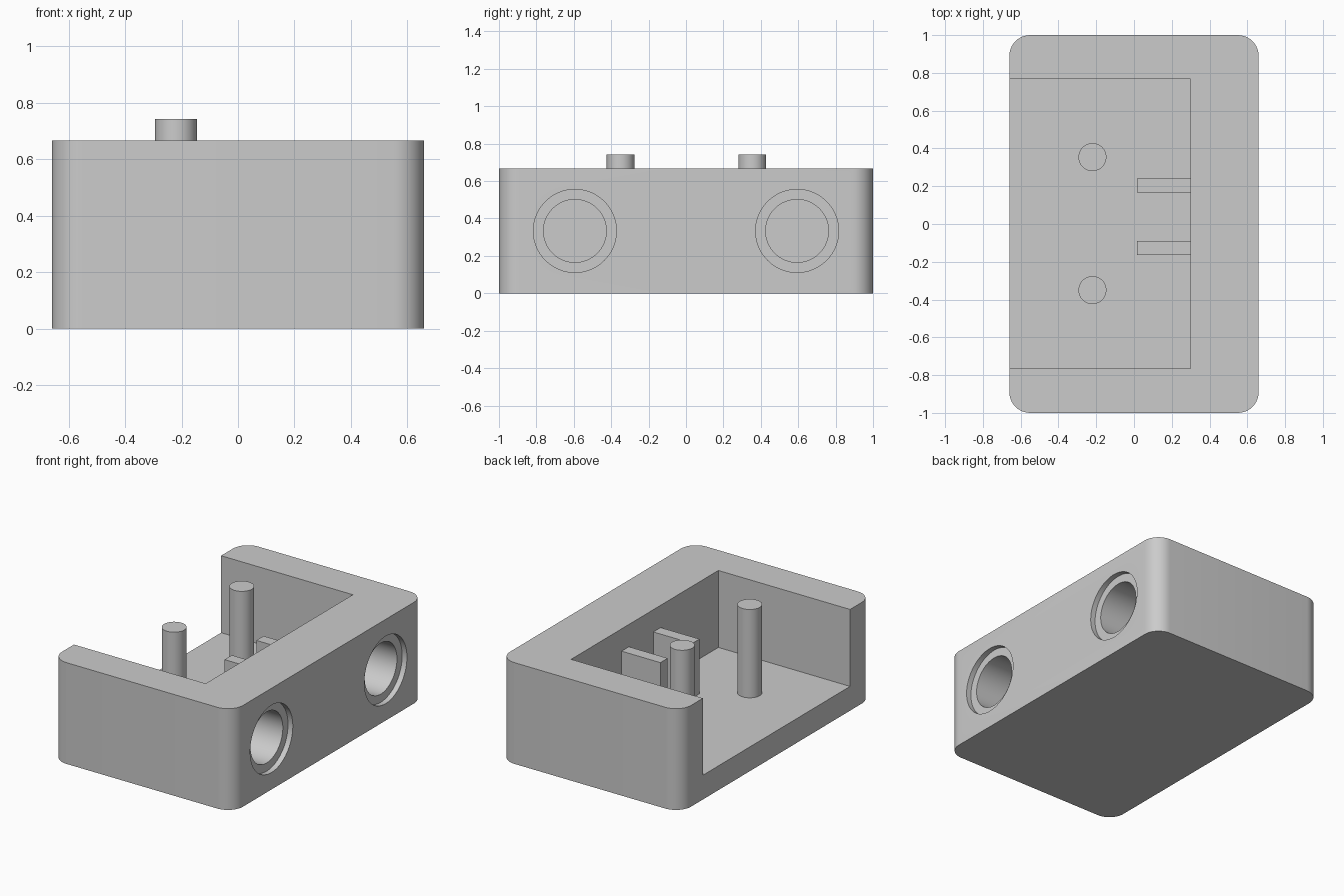
import bpy
import bmesh
from math import pi
from mathutils import Matrix, Vector

cube = bpy.data.objects.get("Cube")
if cube:
    bpy.data.objects.remove(cube, do_unlink=True)

WIDTH, LENGTH, HEIGHT = 1.32, 2.0, 0.667
FLOOR, WALL_X = 0.16, 0.30

grey = bpy.data.materials.new("light_grey")
grey.use_nodes = True
grey.diffuse_color = (0.6, 0.6, 0.6, 1)
grey.node_tree.nodes["Principled BSDF"].inputs["Base Color"].default_value = (0.6, 0.6, 0.6, 1)


def finish(name, bm):
    mesh = bpy.data.meshes.new(name)
    bm.to_mesh(mesh)
    bm.free()
    mesh.materials.append(grey)
    obj = bpy.data.objects.new(name, mesh)
    bpy.context.collection.objects.link(obj)
    return obj


def box(name, low, high, corner=0):
    """Box between two points, with optional rounded upright edges."""
    low, high = Vector(low), Vector(high)
    bm = bmesh.new()
    bmesh.ops.create_cube(bm, size=1, matrix=Matrix.Translation((low + high) / 2)
                          @ Matrix.Diagonal((*(high - low), 1)))
    if corner:
        upright = [e for e in bm.edges
                   if abs(e.verts[0].co.z - e.verts[1].co.z) > 0.1]
        bmesh.ops.bevel(bm, geom=upright, offset=corner, segments=10,
                        profile=0.5, affect='EDGES')
    return finish(name, bm)


def cylinder(name, centre, radius, depth, along_x=False):
    bm = bmesh.new()
    turn = Matrix.Rotation(pi / 2 if along_x else 0, 4, 'Y')
    bmesh.ops.create_cone(bm, cap_ends=True, segments=64, radius1=radius,
                          radius2=radius, depth=depth,
                          matrix=Matrix.Translation(centre) @ turn)
    return finish(name, bm)


def smooth(obj):
    bpy.ops.object.select_all(action='DESELECT')
    obj.select_set(True)
    bpy.context.view_layer.objects.active = obj
    bpy.ops.object.shade_smooth_by_angle(angle=pi / 6)


def cut(target, cutter):
    cutter.hide_render = True
    mod = target.modifiers.new("cut", 'BOOLEAN')
    mod.operation, mod.solver, mod.object = 'DIFFERENCE', 'EXACT', cutter
    bpy.ops.object.select_all(action='DESELECT')
    target.select_set(True)
    bpy.context.view_layer.objects.active = target
    bpy.ops.object.modifier_apply(modifier=mod.name)
    bpy.data.objects.remove(cutter, do_unlink=True)


# Housing with a recess open at the top and on one long side
housing = box("housing", (-WIDTH / 2, -LENGTH / 2, 0),
              (WIDTH / 2, LENGTH / 2, HEIGHT), corner=0.11)
cut(housing, box("recess", (-1, -0.765, FLOOR), (WALL_X, 0.767, 1)))

# Blind stepped sockets in the thick wall
for side in (-1, 1):
    for radius, depth in ((0.222, 0.035), (0.168, 0.31)):
        centre = (WIDTH / 2, side * 0.594, HEIGHT / 2)
        cut(housing, cylinder("socket", centre, radius, 2 * depth, along_x=True))
smooth(housing)

# Upright pins
for name, y in (("front_pin", -0.35), ("back_pin", 0.354)):
    top = 0.742
    smooth(cylinder(name, (-0.22, y, (FLOOR + top) / 2), 0.074, top - FLOOR))

# Ribs against the thick wall
for name, y in (("front_rib", -0.165), ("back_rib", 0.166)):
    box(name, (0.017, y, FLOOR), (WALL_X, y + 0.076, 0.52))
